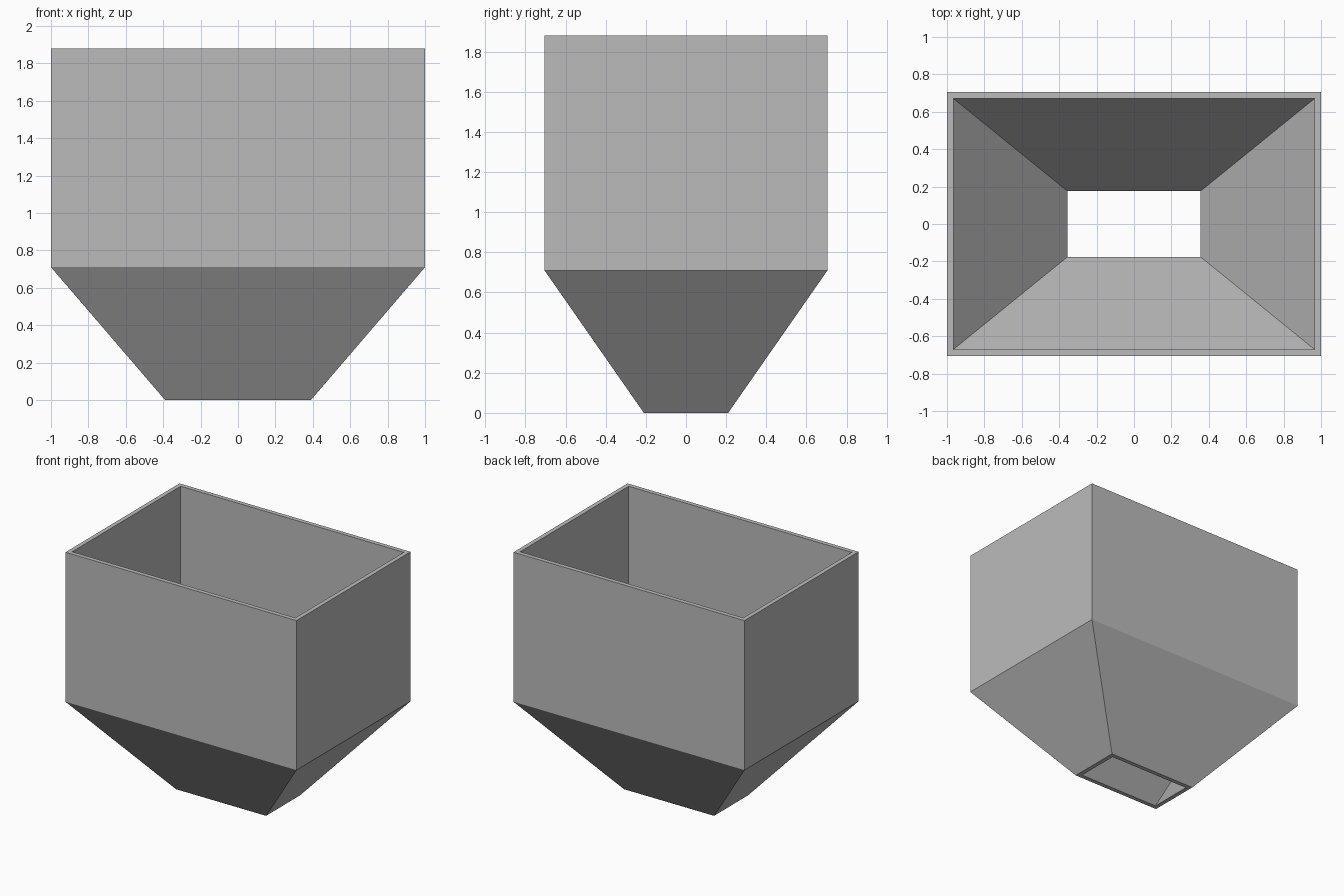
import bpy
import bmesh

cube = bpy.data.objects.get("Cube")
if cube:
    bpy.data.objects.remove(cube, do_unlink=True)

WALL = 0.034

grey = bpy.data.materials.new("grey metal")
grey.use_nodes = True
colour = (0.5, 0.5, 0.5, 1)
grey.diffuse_color = colour
grey.node_tree.nodes["Principled BSDF"].inputs["Base Color"].default_value = colour

# Half width, half depth and height of each outer level: outlet, bend, rim
levels = [(0.39, 0.21, 0), (1, 0.705, 0.71), (1, 0.705, 1.88)]

bm = bmesh.new()


def ring(x, y, z):
    return [bm.verts.new((sx * x, sy * y, z))
            for sx, sy in ((-1, -1), (1, -1), (1, 1), (-1, 1))]


# Outer skin going up, then inner skin going back down, as a closed loop
rings = [ring(*lv) for lv in levels]
rings += [ring(x - WALL, y - WALL, z) for x, y, z in reversed(levels)]
for lower, upper in zip(rings, rings[1:] + rings[:1]):
    for i in range(4):
        j = (i + 1) % 4
        bm.faces.new((lower[i], lower[j], upper[j], upper[i]))
bmesh.ops.recalc_face_normals(bm, faces=bm.faces)

mesh = bpy.data.meshes.new("hopper")
bm.to_mesh(mesh)
bm.free()
mesh.materials.append(grey)
hopper = bpy.data.objects.new("hopper", mesh)
bpy.context.collection.objects.link(hopper)
